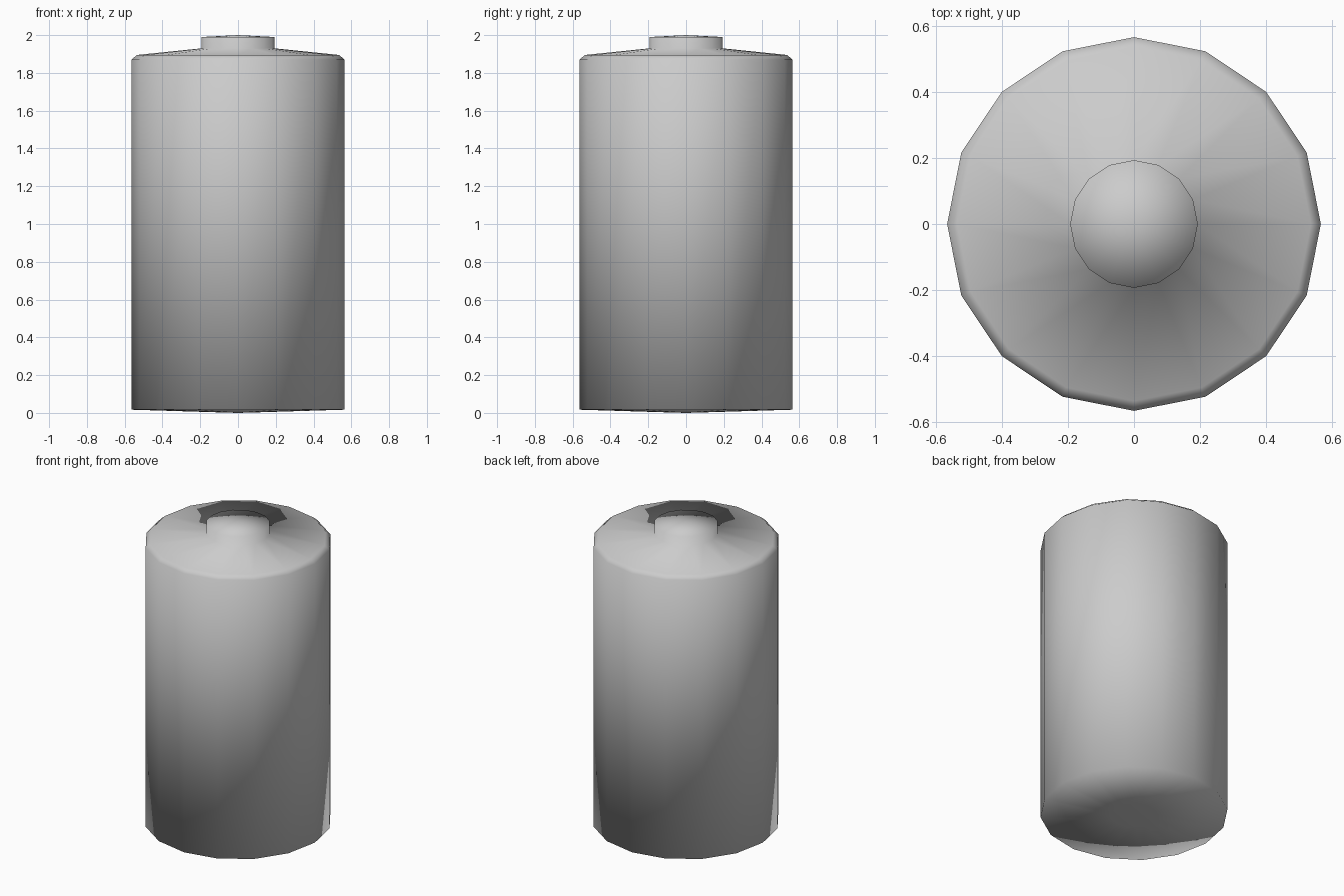
import bpy
import bmesh
from math import tau

SIDES = 16

default_cube = bpy.data.objects.get("Cube")
if default_cube:
    bpy.data.objects.remove(default_cube, do_unlink=True)

# Single grey for the whole cell
grey = bpy.data.materials.new("plain grey")
grey.use_nodes = True
colour = (0.6, 0.6, 0.6, 1)
grey.diffuse_color = colour
grey.node_tree.nodes["Principled BSDF"].inputs["Base Color"].default_value = colour


def lathe(name, profile):
    """Spin a (radius, height) profile around z into a smooth solid."""
    bm = bmesh.new()
    verts = [bm.verts.new((r, 0, z)) for r, z in profile]
    edges = [bm.edges.new(pair) for pair in zip(verts, verts[1:])]
    bmesh.ops.spin(bm, geom=verts + edges, axis=(0, 0, 1), cent=(0, 0, 0),
                   angle=tau, steps=SIDES)
    bmesh.ops.remove_doubles(bm, verts=bm.verts[:], dist=0.0005)
    bmesh.ops.recalc_face_normals(bm, faces=bm.faces[:])
    for face in bm.faces:
        face.smooth = True
    mesh = bpy.data.meshes.new(name)
    bm.to_mesh(mesh)
    bm.free()
    mesh.materials.append(grey)
    obj = bpy.data.objects.new(name, mesh)
    bpy.context.collection.objects.link(obj)
    return obj


# Shallow base, straight wall, bevelled shoulder, sloped top and raised terminal
lathe("battery_cell", [
    (0, 0), (0.14, 0.004), (0.565, 0.017),
    (0.565, 1.87), (0.535, 1.895),
    (0.193, 1.93), (0.193, 1.99), (0, 2),
])
